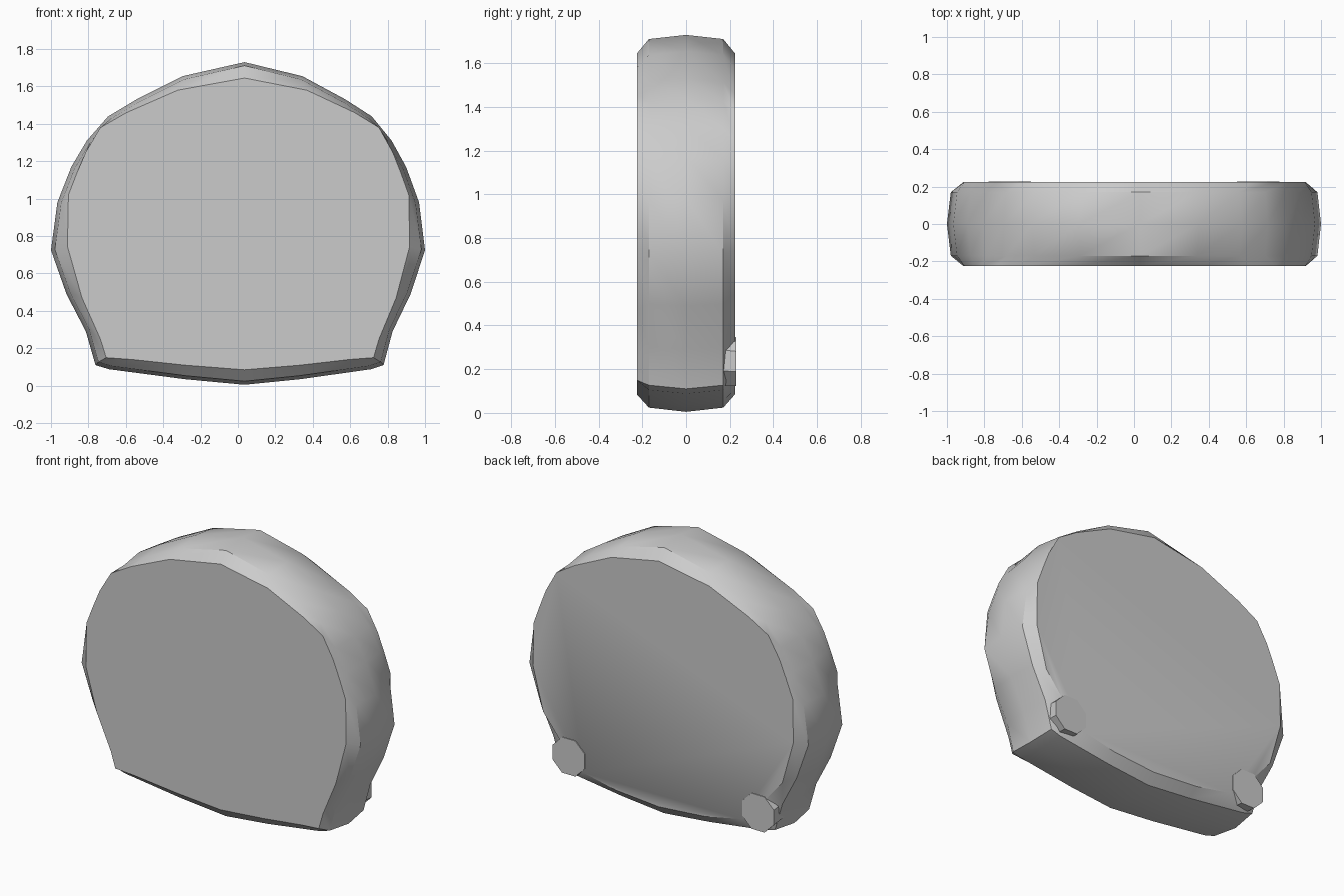
import bpy, bmesh, math

if "Cube" in bpy.data.objects:
    bpy.data.objects.remove(bpy.data.objects["Cube"])

grey = bpy.data.materials.new("plain grey")
grey.diffuse_color = (0.6, 0.6, 0.6, 1)
grey.use_nodes = True
grey.node_tree.nodes["Principled BSDF"].inputs["Base Color"].default_value = grey.diffuse_color

# Half outlines (x, z), from the top centre down to the bottom centre
MIDDLE = [(0, 1.73), (.32, 1.655), (.56, 1.53), (.705, 1.44), (.815, 1.31), (.895, 1.17),
          (.967, .98), (1, .725), (.92, .49), (.82, .29), (.77, .11), (.70, .088),
          (.31, .035), (0, .005)]
FACE = [(0, 1.645), (.345, 1.58), (.61, 1.46), (.745, 1.38), (.82, 1.25), (.865, 1.14),
        (.91, 1.02), (.915, .745), (.84, .47), (.745, .25), (.715, .15), (.58, .14),
        (.31, .11), (0, .085)]
RIM = [(x * .98, .87 + (z - .87) * .978) for x, z in MIDDLE]
# The back face has its lower corners cut away around the feet
BACK_FACE = FACE[:9] + [(.70, .30), (.63, .22), (.55, .16)] + FACE[12:]


def full_loop(half):
    """Mirror a half outline; the middle sits slightly to the right."""
    pts = half + [(-x, z) for x, z in half[-2:0:-1]]
    return [(x + .035 * (1 - abs(x)), z) for x, z in pts]


def finish(bm, name):
    bmesh.ops.recalc_face_normals(bm, faces=bm.faces)
    mesh = bpy.data.meshes.new(name)
    bm.to_mesh(mesh)
    bm.free()
    mesh.materials.append(grey)
    ob = bpy.data.objects.new(name, mesh)
    bpy.context.collection.objects.link(ob)
    bpy.ops.object.select_all(action='DESELECT')
    ob.select_set(True)
    bpy.context.view_layer.objects.active = ob
    bpy.ops.object.shade_smooth_by_angle(angle=math.radians(30))
    return ob


def loft(name, sections):
    """Skin a stack of (y, outline) sections and cap both ends."""
    bm = bmesh.new()
    rings = [[bm.verts.new((x, y, z)) for x, z in pts] for y, pts in sections]
    for a, b in zip(rings, rings[1:]):
        n = len(a)
        for i in range(n):
            j = (i + 1) % n
            bm.faces.new((a[i], a[j], b[j], b[i]))
    bm.faces.new(rings[0])
    bm.faces.new(rings[-1])
    return finish(bm, name)


# Thick rounded body with bevelled front and back
loft("body", [(-.225, full_loop(FACE)), (-.17, full_loop(RIM)), (0, full_loop(MIDDLE)),
              (.17, full_loop(RIM)), (.224, full_loop(BACK_FACE))])


def octagon(cx, cz, r):
    return [(cx + r * math.cos(math.pi * (i + .5) / 4),
             cz + r * math.sin(math.pi * (i + .5) / 4)) for i in range(8)]


# Short eight-sided pegs at the lower back corners
for side, name in ((1, "right_peg"), (-1, "left_peg")):
    loft(name, [(.05, octagon(side * .65, .25, .13)),
                (.228, octagon(side * .665, .235, .122))])
